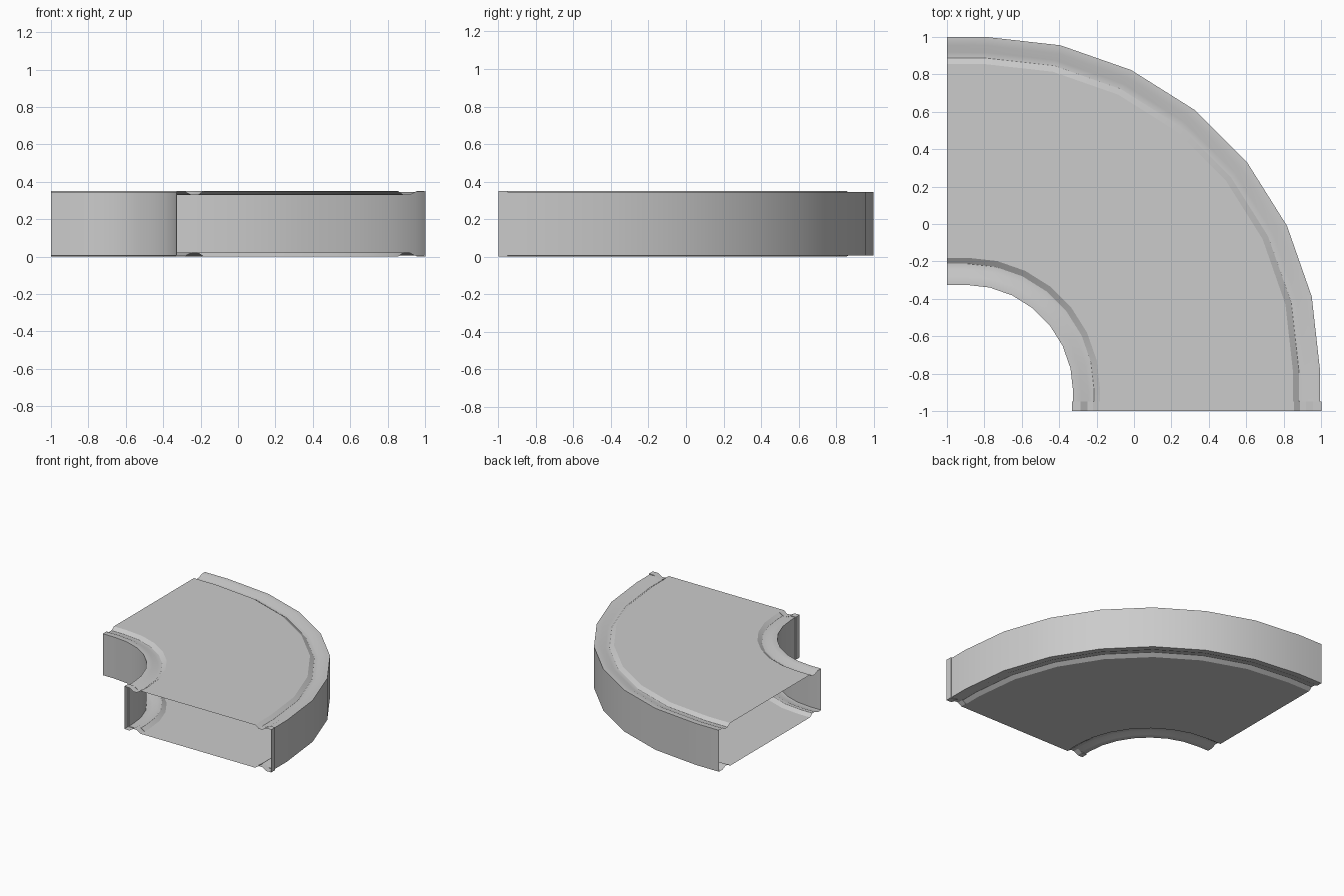
import bpy, bmesh, math
from mathutils import Vector

default = bpy.data.objects.get("Cube")
if default:
    bpy.data.objects.remove(default, do_unlink=True)

HEIGHT = 0.35
SEGMENTS = 7
COLLAR = 0.05

# Plain sheet metal
metal = bpy.data.materials.new("light_grey_metal")
metal.use_nodes = True
grey = (0.6, 0.6, 0.6, 1)
metal.diffuse_color = grey
metal.node_tree.nodes["Principled BSDF"].inputs["Base Color"].default_value = grey

# Half cross-section: position from inner wall to outer wall, depth below the top
GROOVE = [(0, 0.005), (0.034, 0.005), (0.062, 0.022), (0.085, 0.022), (0.109, 0)]
HALF = GROOVE + [(1 - t, d) for t, d in reversed(GROOVE)]
PROFILE = [(t, HEIGHT - d) for t, d in HALF] + [(t, d) for t, d in reversed(HALF)]


def arc_point(centre, radius, angle):
    return Vector((centre[0] + radius * math.sin(angle),
                   centre[1] + radius * math.cos(angle), 0))


# Stations along the bend: pairs of inner and outer wall positions
stations = [(Vector((-1, -0.325, 0)), Vector((-1, 1, 0)))]
for k in range(SEGMENTS + 1):
    a = math.radians(90) * k / SEGMENTS
    stations.append((arc_point((-0.9, -0.9), 0.575, a),
                     arc_point((-0.79, -0.785), 1.785, a)))
for y in (COLLAR - 1, -1):
    stations.append((Vector((-0.325, y, 0)), Vector((0.995, y, 0))))


def add_ring(bm, inner, outer, flare=False):
    ring = []
    for t, z in PROFILE:
        if flare:
            t = 0.5 + (t - 0.5) * 1.01
            if z < 0.01 or z > HEIGHT - 0.01:
                z = 0 if z < HEIGHT / 2 else HEIGHT
        p = inner.lerp(outer, t)
        ring.append(bm.verts.new((p.x, p.y, z)))
    return ring


# Open duct: main bend, then a slightly wider collar at the front end
bm = bmesh.new()
rings = [add_ring(bm, *s) for s in stations[:-1]]
rings += [add_ring(bm, *s, flare=True) for s in stations[-2:]]
count = len(PROFILE)
for a, b in zip(rings, rings[1:]):
    for i in range(count):
        j = (i + 1) % count
        bm.faces.new((a[i], a[j], b[j], b[i]))
bmesh.ops.recalc_face_normals(bm, faces=bm.faces)
# The outer wall must face away from the bend centre
wall = max(bm.faces, key=lambda f: (f.calc_center_median().x + f.calc_center_median().y))
if wall.normal.x + wall.normal.y < 0:
    bmesh.ops.reverse_faces(bm, faces=bm.faces)

mesh = bpy.data.meshes.new("duct_bend")
bm.to_mesh(mesh)
bm.free()
mesh.materials.append(metal)
duct = bpy.data.objects.new("duct_bend", mesh)
bpy.context.collection.objects.link(duct)

bpy.ops.object.select_all(action="DESELECT")
duct.select_set(True)
bpy.context.view_layer.objects.active = duct
bpy.ops.object.shade_smooth_by_angle(angle=math.radians(25))
